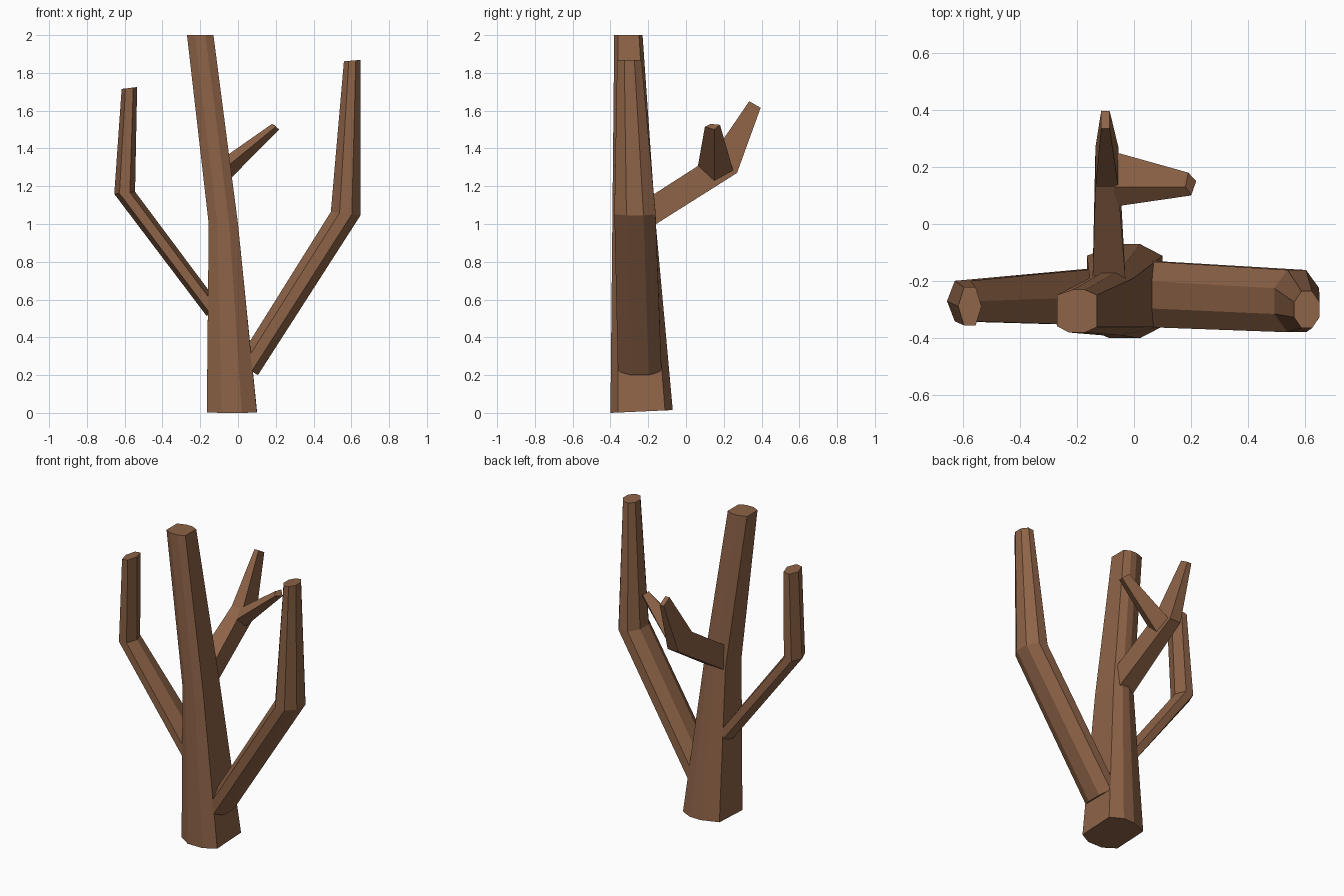
import bpy, bmesh
from math import cos, sin, tau
from mathutils import Vector

if "Cube" in bpy.data.objects:
    bpy.data.objects.remove(bpy.data.objects["Cube"])

bark = bpy.data.materials.new("bark")
bark.diffuse_color = (0.27, 0.125, 0.063, 1)
bark.use_nodes = True
bark.node_tree.nodes["Principled BSDF"].inputs["Base Color"].default_value = bark.diffuse_color


def ring(center, u, v, n, phase=0.0):
    """Elliptical n-sided ring spanned by half-axes u and v."""
    c, u, v = Vector(center), Vector(u), Vector(v)
    return [c + u * cos(tau * (i + phase) / n) + v * sin(tau * (i + phase) / n)
            for i in range(n)]


def loft(name, rings):
    """Closed, flat-shaded tube through a list of rings."""
    bm = bmesh.new()
    rows = [[bm.verts.new(p) for p in r] for r in rings]
    n = len(rows[0])
    for a, b in zip(rows, rows[1:]):
        for i in range(n):
            j = (i + 1) % n
            bm.faces.new((a[i], a[j], b[j], b[i]))
    bm.faces.new(rows[0][::-1])
    bm.faces.new(rows[-1])
    bmesh.ops.recalc_face_normals(bm, faces=bm.faces)
    mesh = bpy.data.meshes.new(name)
    bm.to_mesh(mesh)
    bm.free()
    mesh.materials.append(bark)
    obj = bpy.data.objects.new(name, mesh)
    bpy.context.collection.objects.link(obj)
    return obj


# trunk: one chamfered outline fitted to a box at each height
OUTLINE = [(-1, .75), (-.2, 1), (.4, 1), (1, .75),
           (1, -.75), (.4, -1), (-.4, -1), (-1, -.7)]


def trunk_ring(x0, x1, y0, y1, z, tilt=0.0):
    return [Vector(((x0 + x1) / 2 + px * (x1 - x0) / 2,
                    (y0 + y1) / 2 + py * (y1 - y0) / 2,
                    z + tilt * (py + 1) / 2)) for px, py in OUTLINE]


loft("trunk", [trunk_ring(-.165, .10, -.40, -.07, 0, .015),
               trunk_ring(-.155, 0, -.39, -.16, 1.0),
               trunk_ring(-.27, -.13, -.38, -.23, 2.0)])

# right branch: rises outward, then bends upright
loft("right_branch", [
    ring((.05, -.245, .235), (.06, 0, -.038), (0, .125, 0), 8, .5),
    ring((.57, -.27, 1.055), (.085, 0, -.01), (0, .118, 0), 8, .5),
    ring((.605, -.30, 1.865), (.048, 0, .004), (0, .07, 0), 8, .5)])

# left branch: thinner and bent higher up
loft("left_branch", [
    ring((-.13, -.255, .54), (.036, 0, .027), (0, .115, 0), 6),
    ring((-.60, -.27, 1.165), (.055, 0, .006), (0, .082, 0), 6),
    ring((-.575, -.288, 1.72), (.041, 0, .005), (0, .077, 0), 6)])


# back branch: four-sided, defined by its side profile and width
def square_ring(x0, x1, low, high):
    return [Vector((x0, *low)), Vector((x1, *low)),
            Vector((x1, *high)), Vector((x0, *high))]


loft("back_branch", [
    square_ring(-.145, -.03, (-.19, .98), (-.19, 1.145)),
    square_ring(-.135, -.055, (.27, 1.27), (.13, 1.35)),
    square_ring(-.115, -.085, (.395, 1.615), (.335, 1.65))])

# side twig: grows from the bend of the back branch
loft("side_twig", [
    [(-.075, .06, 1.29), (-.07, .13, 1.355), (-.06, .25, 1.28), (-.06, .15, 1.22)],
    [(.20, .10, 1.515), (.18, .13, 1.53), (.19, .18, 1.525), (.218, .15, 1.50)]])
